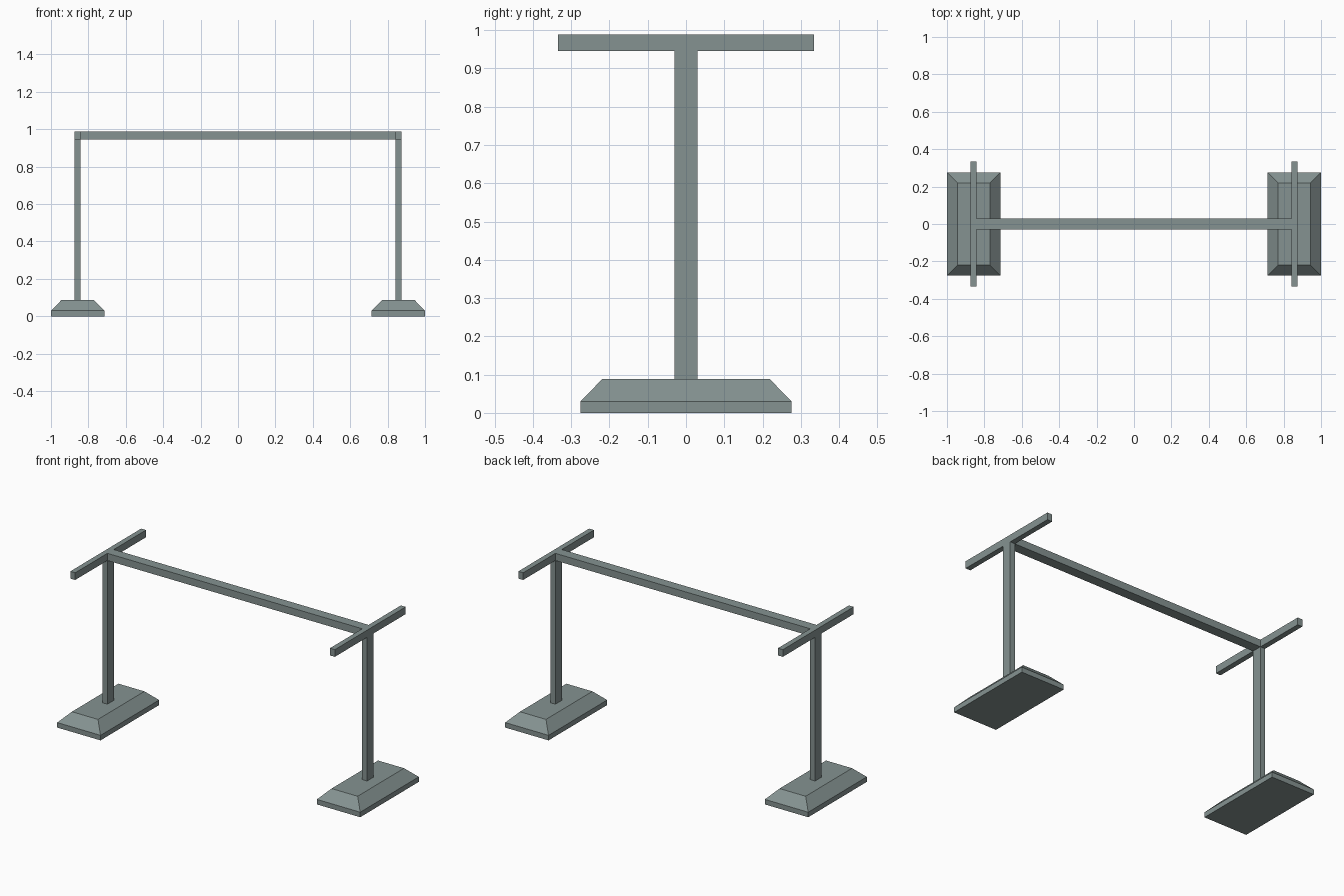
import bpy
import bmesh
from mathutils import Vector

if "Cube" in bpy.data.objects:
    bpy.data.objects.remove(bpy.data.objects["Cube"])

# single painted-metal colour
metal = bpy.data.materials.new("grey_green_metal")
metal.diffuse_color = (0.235, 0.29, 0.285, 1.0)
metal.use_nodes = True
metal.node_tree.nodes["Principled BSDF"].inputs["Base Color"].default_value = metal.diffuse_color

CX = 0.857      # centre of each stand
HALF_X = 0.016  # half thickness of post and arm
HALF_Y = 0.03   # half depth of post and rail
Z_BASE, Z_ARM, Z_TOP = 0.088, 0.945, 0.988


def finish(name, bm):
    bmesh.ops.recalc_face_normals(bm, faces=bm.faces)
    mesh = bpy.data.meshes.new(name)
    bm.to_mesh(mesh)
    bm.free()
    mesh.materials.append(metal)
    obj = bpy.data.objects.new(name, mesh)
    bpy.context.collection.objects.link(obj)
    return obj


def box(name, x0, x1, y0, y1, z0, z1):
    bm = bmesh.new()
    bmesh.ops.create_cube(bm, size=1)
    bmesh.ops.scale(bm, vec=(x1 - x0, y1 - y0, z1 - z0), verts=bm.verts)
    bmesh.ops.translate(bm, vec=((x0 + x1) / 2, (y0 + y1) / 2, (z0 + z1) / 2), verts=bm.verts)
    return finish(name, bm)


def foot(name, cx):
    # stacked rectangles: straight skirt, then 45 degree slope to the top
    bm = bmesh.new()
    rings = []
    for hx, hy, z in ((0.143, 0.276, 0), (0.143, 0.276, 0.03), (0.086, 0.219, Z_BASE)):
        rings.append([bm.verts.new((cx + sx * hx, sy * hy, z))
                      for sx, sy in ((-1, -1), (1, -1), (1, 1), (-1, 1))])
    for a, b in zip(rings, rings[1:]):
        for i in range(4):
            j = (i + 1) % 4
            bm.faces.new((a[i], a[j], b[j], b[i]))
    bm.faces.new(rings[0])
    bm.faces.new(rings[-1])
    return finish(name, bm)


# two stands: foot, post and cross arm
for side, s in (("left", -1), ("right", 1)):
    cx = s * CX
    foot(side + "_foot", cx)
    box(side + "_post", cx - HALF_X, cx + HALF_X, -HALF_Y, HALF_Y, Z_BASE, Z_ARM)
    box(side + "_cross_arm", cx - HALF_X, cx + HALF_X, -0.334, 0.334, Z_ARM, Z_TOP)

# long rail between the stands
inner = CX - HALF_X
box("top_rail", -inner, inner, -HALF_Y, HALF_Y, Z_ARM, Z_TOP)
